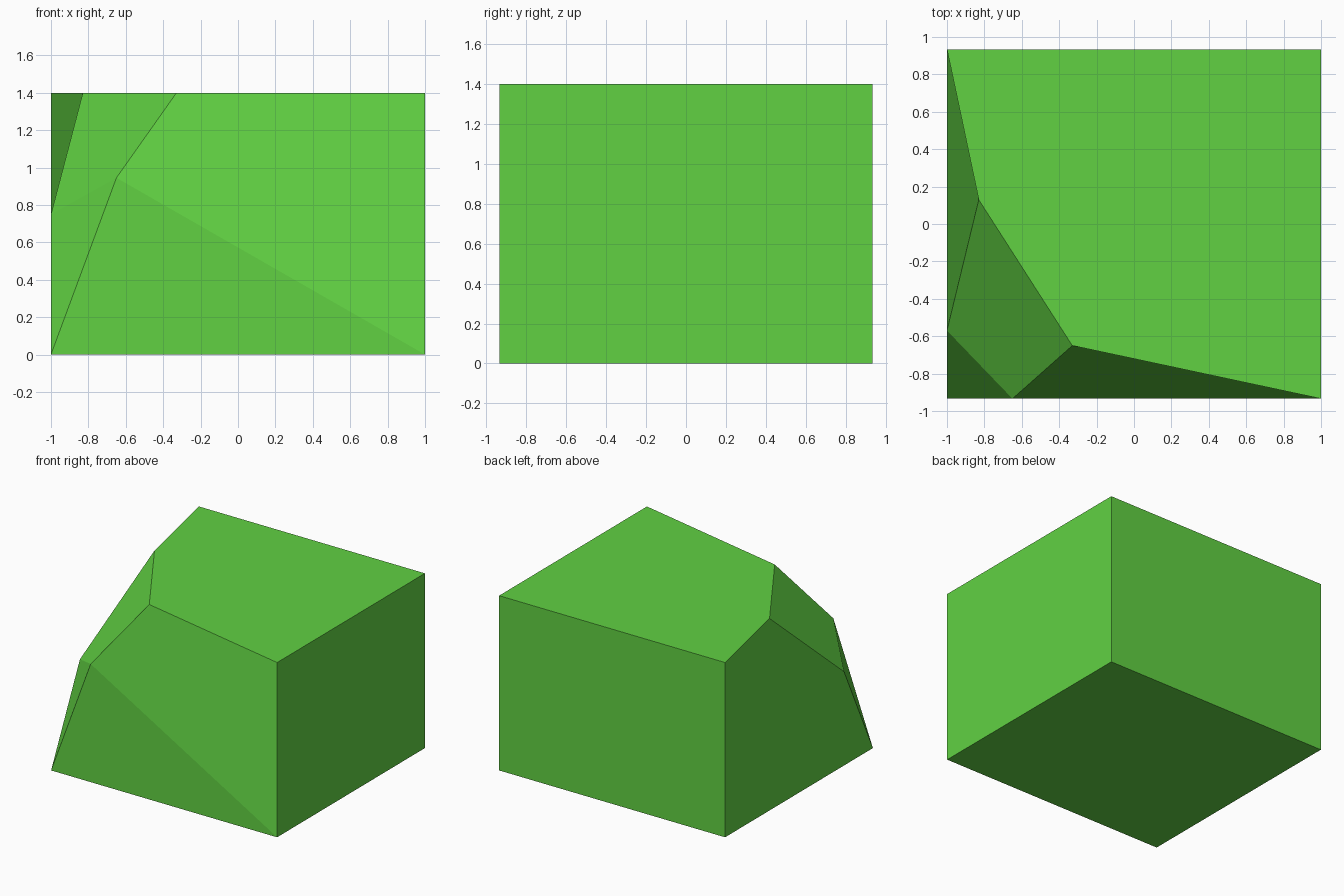
import bpy
import bmesh

default_cube = bpy.data.objects.get("Cube")
if default_cube:
    bpy.data.objects.remove(default_cube, do_unlink=True)

HALF_X, HALF_Y, HEIGHT = 1.0, 0.934, 1.398


def flat_material(name, color):
    material = bpy.data.materials.new(name)
    material.use_nodes = True
    material.diffuse_color = color
    for node in material.node_tree.nodes:
        if node.type == "BSDF_PRINCIPLED":
            node.inputs["Base Color"].default_value = color
    return material


# Named corners of the block; the front right corner is chipped away
corners = {
    "base_front_right": (-HALF_X, -HALF_Y, 0),
    "base_front_left": (HALF_X, -HALF_Y, 0),
    "base_back_left": (HALF_X, HALF_Y, 0),
    "base_back_right": (-HALF_X, HALF_Y, 0),
    "top_front_left": (HALF_X, -HALF_Y, HEIGHT),
    "top_back_left": (HALF_X, HALF_Y, HEIGHT),
    "top_back_right": (-HALF_X, HALF_Y, HEIGHT),
    "rim_right": (-0.83, 0.13, HEIGHT),
    "rim_front": (-0.33, -0.65, HEIGHT),
    "chip_right": (-HALF_X, -0.57, 0.75),
    "chip_front": (-0.65, -HALF_Y, 0.945),
}

faces = [
    # Plain sides
    "base_front_right base_back_right base_back_left base_front_left",
    "base_front_left base_back_left top_back_left top_front_left",
    "base_back_left base_back_right top_back_right top_back_left",
    "top_front_left top_back_left top_back_right rim_right rim_front",
    # Front and right sides, folded inwards from base to rim
    "base_front_right base_front_left chip_front",
    "base_front_left top_front_left rim_front chip_front",
    "base_back_right base_front_right chip_right",
    "base_back_right chip_right rim_right top_back_right",
    # Chipped corner
    "base_front_right chip_front chip_right",
    "chip_right chip_front rim_front rim_right",
]

bm = bmesh.new()
verts = {name: bm.verts.new(point) for name, point in corners.items()}
for face in faces:
    bm.faces.new([verts[name] for name in face.split()])
bm.normal_update()
mesh = bpy.data.meshes.new("chipped_block")
bm.to_mesh(mesh)
bm.free()

mesh.materials.append(flat_material("grass_green", (0.119, 0.64, 0.055, 1)))
block = bpy.data.objects.new("chipped_block", mesh)
bpy.context.collection.objects.link(block)
